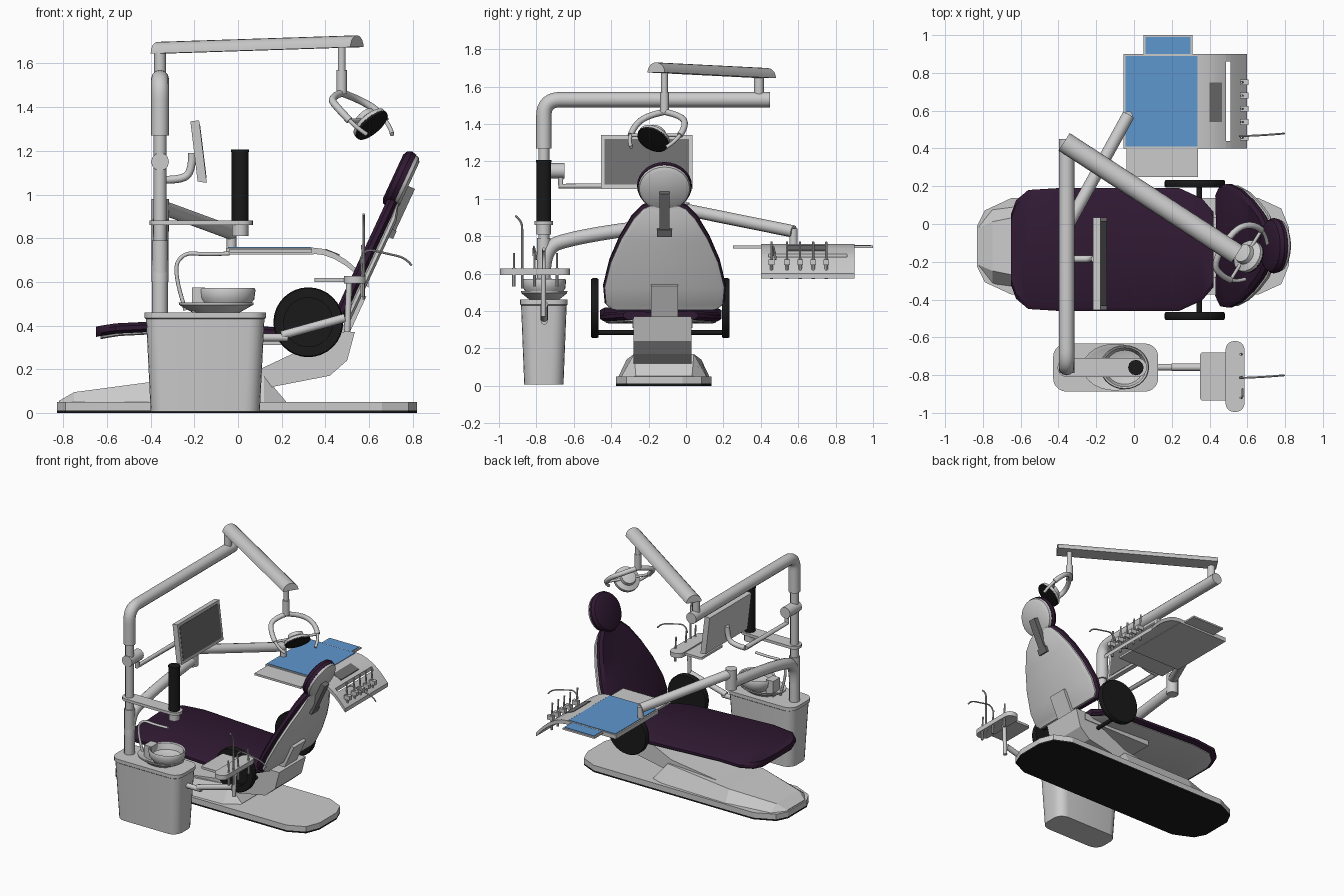
import bpy, bmesh
from math import sin, cos, pi, tau
from mathutils import Vector, Matrix

if "Cube" in bpy.data.objects:
    bpy.data.objects.remove(bpy.data.objects["Cube"])

def material(name, col):
    m = bpy.data.materials.new(name)
    m.diffuse_color = (*col, 1)
    m.use_nodes = True
    m.node_tree.nodes["Principled BSDF"].inputs["Base Color"].default_value = m.diffuse_color
    return m

PURPLE = material("upholstery", (.03, .01, .033))
BLACK = material("black", (.01, .01, .01))
BLUE = material("tray_blue", (.11, .31, .62))
DARK = material("dark_grey", (.16, .16, .16))
YC = -.125  # chair centre line

def finish(ob, mat, smooth=True):
    bpy.ops.object.select_all(action='DESELECT')
    ob.select_set(True)
    bpy.context.view_layer.objects.active = ob
    if mat:
        ob.data.materials.append(mat)
    if smooth:
        bpy.ops.object.shade_smooth_by_angle(angle=.6)
    return ob

def skin(name, rings, mat=None, bevel=0, smooth=True):
    """Closed surface through equal-length rings, capped at both ends."""
    bm = bmesh.new()
    rv = [[bm.verts.new(p) for p in r] for r in rings]
    n = len(rings[0])
    for a, b in zip(rv, rv[1:]):
        for i in range(n):
            bm.faces.new((a[i], a[(i+1) % n], b[(i+1) % n], b[i]))
    bm.faces.new(rv[0])
    bm.faces.new(rv[-1])
    if bevel:
        es = [e for e in bm.edges if e.calc_face_angle(0) > .5]
        bmesh.ops.bevel(bm, geom=es, offset=bevel, segments=2, affect='EDGES', profile=.5)
    bmesh.ops.recalc_face_normals(bm, faces=bm.faces)
    me = bpy.data.meshes.new(name)
    bm.to_mesh(me)
    bm.free()
    ob = bpy.data.objects.new(name, me)
    bpy.context.collection.objects.link(ob)
    return finish(ob, mat, smooth)

def prism_y(name, pts, y0, y1, **k):
    return skin(name, [[(x, y, z) for x, z in pts] for y in (y0, y1)], **k)

def prism_z(name, pts, z0, z1, **k):
    return skin(name, [[(x, y, z) for x, y in pts] for z in (z0, z1)], **k)

def box(name, x0, x1, y0, y1, z0, z1, **k):
    return prism_z(name, [(x0, y0), (x1, y0), (x1, y1), (x0, y1)], z0, z1, **k)

def tube(name, pts, r, mat=None, curved=False, res=4):
    cu = bpy.data.curves.new(name, 'CURVE')
    cu.dimensions = '3D'
    cu.bevel_depth, cu.bevel_resolution, cu.use_fill_caps = r, res, True
    sp = cu.splines.new('NURBS' if curved else 'POLY')
    sp.points.add(len(pts) - 1)
    for p, c in zip(sp.points, pts):
        p.co = (*c, 1)
    if curved:
        sp.order_u, sp.use_endpoint_u, sp.resolution_u = 3, True, 6
    ob = bpy.data.objects.new(name, cu)
    bpy.context.collection.objects.link(ob)
    finish(ob, mat, False)
    bpy.ops.object.convert(target='MESH')
    bpy.ops.object.shade_smooth_by_angle(angle=.6)
    return ob

def lathe(name, prof, M=Matrix(), n=28, sy=1, mat=None):
    """Profile of (radius, height) about the local z of M."""
    return skin(name, [[M @ Vector((r*cos(tau*i/n), sy*r*sin(tau*i/n), h)) for i in range(n)]
                       for r, h in prof], mat=mat)

def round_rect(x0, x1, y0, y1, r, n=5):
    return [(cx + r*cos(q*pi/2 + j*pi/2/n), cy + r*sin(q*pi/2 + j*pi/2/n))
            for q, (cx, cy) in enumerate([(x1-r, y1-r), (x0+r, y1-r), (x0+r, y0+r), (x1-r, y0+r)])
            for j in range(n+1)]

def pad(name, stations, M, mat=None):
    """Rounded cushion: stations of (length, half width, bottom, top); local x length, y across."""
    rings = []
    for v, h, a, b in stations:
        t = (b - a)*.3
        rings.append([M @ Vector((v, y, w)) for y, w in
                      [(-h+.025, a), (h-.025, a), (h, a+t), (h, b-t), (h-.025, b), (0, b-.008), (-h+.025, b), (-h, b-t), (-h, a+t)]])
    return skin(name, rings, mat)

# ---- floor base and lift
half = [(-.83, .11), (-.79, .19), (-.65, .255), (.66, .255), (.78, .2), (.82, .1)]
foot = [(x, -.118-h) for x, h in half] + [(x, -.118+h) for x, h in reversed(half)]
prism_z("base_underside", foot, 0, .012, mat=BLACK, smooth=False)
prism_z("base_plate", foot, .012, .05, bevel=.008, smooth=False)
skin("base_hump", [[(x, -.118+s*w, z) for s, w, z in ((-1, b, .045), (-1, t, h), (1, t, h), (1, b, .045))]
                   for x, b, t, h in ((-.82, .11, .1, .055), (-.75, .2, .13, .095), (-.41, .245, .2, .14), (.12, .23, .16, .17), (.22, .2, .15, .052))], smooth=False)
prism_y("lift_arm", [(-.41, .1), (.11, .11), (.42, .17), (.5, .24), (.535, .37), (.46, .37), (.1, .2), (-.41, .13)],
        YC-.155, YC+.155, smooth=False)
box("seat_frame", -.1, .46, YC-.16, YC+.16, .31, .36, bevel=.01)

# ---- chair
T = Matrix.Translation
seat = [(-.65, .19), (-.625, .26), (-.56, .315), (-.4, .325), (-.1, .325), (.24, .325), (.36, .27), (.42, .2)]
tops = [.395, .4, .41, .418, .405, .39, .395, .4]
pad("seat_cushion", [(x, h, z-.047, z) for (x, h), z in zip(seat, tops)], T((0, YC-.01, 0)), PURPLE)
pad("seat_pan", [(x*.97, h-.03, z-.058, z-.04) for (x, h), z in zip(seat, tops)], T((0, YC-.01, 0)))
# local x runs up the back, local z points to the patient side
up = Vector((.42, 0, .907)).normalized()
out = Vector((-up.z, 0, up.x))
B = Matrix((up, (0, 1, 0), out)).transposed().to_4x4()
B = T((.43, YC+.01, .43)) @ B
back = [(0, .29), (.03, .32), (.13, .328), (.28, .295), (.42, .24), (.54, .175), (.6, .12), (.63, .06)]
pad("backrest_cushion", [(v, h, -.05, 0) for v, h in back], B, PURPLE)
pad("backrest_shell", [(.01+v*.97, h-.008, -.08+.02*(v > .58), -.045) for v, h in back], B)
H = B @ T((.71, 0, 0))
lathe("headrest_cushion", [(.11, .02), (.13, .01), (.14, -.012), (.135, -.035)], H, sy=1.05, mat=PURPLE)
lathe("headrest_shell", [(.133, -.034), (.128, -.05), (.11, -.062)], H, sy=1.05)
def back_box(name, v0, v1, h, w0, w1, mat=None):
    skin(name, [[B @ Vector((v, y, w)) for y, w in ((-h, w0), (h, w0), (h, w1), (-h, w1))] for v in (v0, v1)], mat, .005)
back_box("headrest_bracket", .46, .7, .028, -.095, -.058, DARK)
back_box("headrest_clamp", .45, .49, .04, -.1, -.07, DARK)
back_box("back_bracket", -.08, .16, .072, -.1, -.06)
for s in (-1, 1):
    y = YC - .012 + s*.35
    lathe("arm_ring", [(.112, -.02), (.155, -.02), (.16, -.012), (.16, .012), (.155, .02), (.112, .02), (.112, -.019)],
          T((.322, y, .415)) @ Matrix.Rotation(pi/2, 4, 'X'), n=32, mat=BLACK)
tube("arm_ring_bar", [(.345, YC-.36, .285), (.345, YC+.34, .285)], .014, BLACK)

# ---- side cabinet with basin
skin("cabinet", [[(x, y, z) for x, y in round_rect(-.4-e, .1+e, -.865-e*.8, -.655+e*.8, .07)]
                 for e, z in ((0, .006), (.021, .43), (.028, .435), (.028, .46))])
M = T((-.1, -.758, 0))
lathe("basin_saucer", [(.1, .455), (.17, .495), (.172, .506), (.15, .503), (.09, .478)], M, sy=.72)
lathe("basin_bowl", [(.09, .48), (.125, .52), (.13, .562), (.125, .572), (.115, .566), (.1, .525), (.05, .51)],
      T((-.05, -.758, 0)), sy=.9)
box("cup_stand", -.21, -.15, -.8, -.72, .46, .575, bevel=.012)
tube("water_spout", [(-.24, -.76, .47), (-.3, -.76, .65), (-.25, -.76, .735), (-.15, -.76, .725), (-.04, -.76, .73)], .009, curved=True)

# ---- main pole and overhead pipe
P = (-.357, -.76)
tube("pole_base", [(*P, .45), (*P, .79)], .036)
tube("pole", [(*P, .78), (*P, 1.3)], .029)
tube("overhead_pipe", [(*P, 1.27), (*P, 1.36), (P[0], -.76, 1.53), (P[0], -.58, 1.53), (P[0], -.4, 1.53), (P[0], .45, 1.53)], .041, curved=True)
tube("pipe_joint", [(P[0], .39, 1.53), (P[0], .39, 1.65)], .027)
A, C = Vector((-.37, .435, 1.645)), Vector((.545, -.16, 1.675))
side = (C - A).cross(Vector((0, 0, 1))).normalized()
skin("lamp_arm", [[p + side*.055*cos(pi*i/10) + Vector((0, 0, .054*sin(pi*i/10))) for i in range(11)] for p in (A, C)])

# ---- operating lamp
L = Vector((.605, -.172, 1.325))
N = Vector((.64, -.4, -.75)).normalized()
S = Vector((.53, .848, 0)).normalized()
R = Matrix((S, N.cross(S), N)).transposed().to_4x4()
LM = T(L) @ R
tube("lamp_post", [(.475, -.115, 1.69), (.475, -.115, 1.56)], .018)
tube("lamp_post_lower", [(.475, -.115, 1.57), (.475, -.115, 1.46)], .024)
lathe("lamp_head", [(.03, -.055), (.05, -.05), (.055, -.025), (.088, -.01), (.09, .008)], LM)
lathe("lamp_face", [(.09, .006), (.088, .018), (.07, .02)], LM, mat=BLACK)
top = Vector((.475, -.115, 1.465))
for s in (-1, 1):
    e = L + S*.135*s - N*.02
    tube("lamp_yoke", [top, top + S*.11*s - Vector((0, 0, .02)), e - N*.07 + S*.03*s, e + S*.02*s], .017, curved=True)
    tube("lamp_handle", [e + S*.02*s, e + N*.05 + S*.01*s, e + N*.09 - S*.025*s], .01, curved=True)
tube("lamp_axle", [L - S*.145 - N*.02, L + S*.145 - N*.02], .009)

# ---- monitor
tube("monitor_clamp", [(P[0], -.79, 1.15), (P[0], -.65, 1.15)], .041)
tube("monitor_arm", [(P[0], -.67, 1.15), (P[0], -.67, 1.068), (P[0], -.185, 1.068)], .017)
tube("monitor_hook", [(P[0], -.185, 1.068), (-.27, -.185, 1.065), (-.21, -.185, 1.1), (-.21, -.185, 1.19)], .018, curved=True)
prism_y("monitor", [(-.185, 1.06), (-.143, 1.053), (-.178, 1.34), (-.218, 1.335)], -.455, .035, bevel=.004)
prism_y("screen", [(-.148, 1.075), (-.1435, 1.075), (-.1735, 1.32), (-.178, 1.32)], -.435, .015, mat=DARK)

# ---- pivoting shelf with black cylinder
prism_z("shelf", round_rect(-.405, .068, -.81, -.71, .049), .86, .88)
tube("shelf_hub", [(.01, -.76, .865), (.01, -.76, .81)], .038)
tube("cylinder_holder", [(.01, -.76, .88), (.01, -.76, 1.195)], .039, BLACK)
tube("cylinder_cap", [(.01, -.76, 1.195), (.01, -.76, 1.207)], .041, BLACK)

# ---- delivery arm
tube("delivery_pipe", [(*P, .6), (P[0], -.76, .74), (P[0], -.6, .79), (P[0], -.3, .84), (P[0], -.02, .87)], .038, curved=True)
tube("delivery_elbow", [(P[0], -.02, .83), (P[0], -.02, .98)], .04)
tube("delivery_link", [(P[0], -.02, .945), (-.03, .575, .825)], .033)
tube("delivery_post", [(-.03, .575, .84), (-.03, .575, .74)], .022)

# ---- delivery unit
box("tray_body", -.055, .345, .4, .9, .725, .755, bevel=.006)
box("tray_mat", -.045, .337, .41, .89, .75, .759, mat=BLUE)
box("rear_tray", .05, .31, .88, 1.0, .738, .75)
box("rear_tray_mat", .06, .3, .9, .99, .748, .754, mat=BLUE)
box("front_tray", -.04, .34, .25, .41, .735, .75, bevel=.003)
def panel(name, xs, y0, y1):
    f = lambda x: .757 - 2.35*max(0, x-.34)**2
    prism_y(name, [(x, f(x)) for x in xs] + [(x, f(x)-.028) for x in reversed(xs)], y0, y1)
panel("instrument_panel", [.34, .39, .44, .488], .4, .9)
panel("instrument_rail", [.512, .55, .598], .4, .9)
panel("instrument_side_a", [.486, .514], .4, .44)
panel("instrument_side_b", [.486, .514], .86, .9)
prism_y("control_display", [(.4, .752), (.465, .726), (.465, .72), (.4, .745)], .54, .75, mat=DARK)

def tool(x, y, z0, z1, r=.009):
    tube("instrument", [(x, y, z0), (x, y, z0+(z1-z0)*.55)], r, res=2)
    tube("instrument_tip", [(x, y, z0+(z1-z0)*.5), (x-.006, y, z1)], r*.65, res=2)
def syringe(y, z):
    tube("syringe", [(.56, y, z-.06), (.57, y, z), (.68, y+.005, z-.025), (.77, y+.012, z-.045), (.795, y+.014, z-.08)], .005, curved=True, res=2)

for y in (.457, .54, .61, .68, .75):
    tool(.575, y, .57, .77)
    box("instrument_holder", .56, .605, y-.015, y+.015, .645, .675)
syringe(.465, .755)

# ---- assistant arm and holder
tube("assistant_pipe", [(.09, -.758, .345), (.23, -.758, .345)], .018)
tube("assistant_link", [(.2, -.758, .355), (.49, -.758, .435)], .02)
tube("assistant_post", [(.5, -.762, .37), (.51, -.762, .61)], .014)
prism_z("assistant_tray", round_rect(.35, .51, -.935, -.68, .015), .6, .617)
prism_z("assistant_holder", round_rect(.485, .585, -.995, -.62, .045), .592, .626, bevel=.004)
for y in (-.92, -.81, -.69):
    tool(.57, y, .53, .71)
tube("tall_instrument", [(.575, -.875, .52), (.575, -.875, .82), (.575, -.878, .88), (.575, -.912, .91)], .006, curved=True, res=2)
syringe(-.815, .755)
